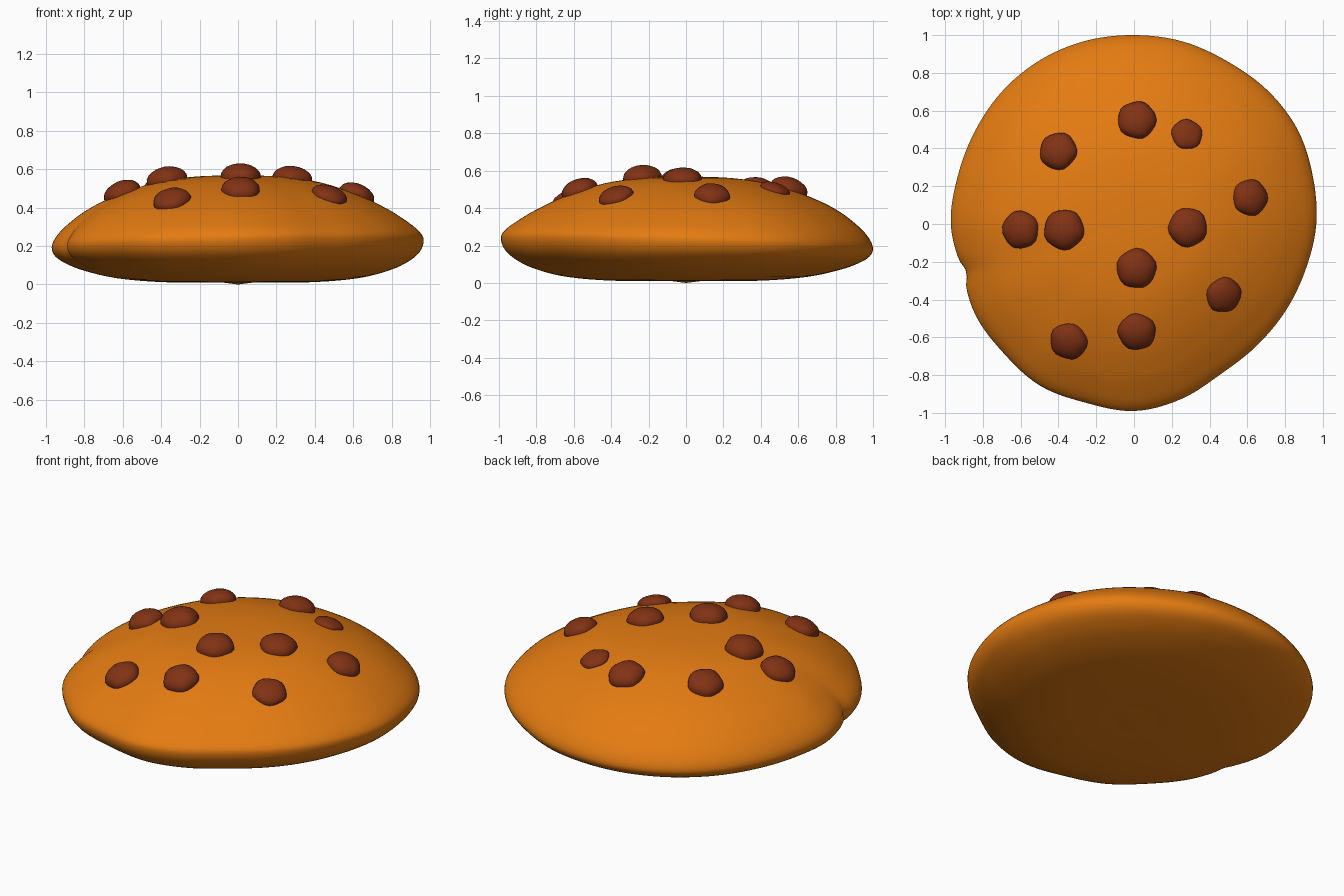
import bpy, bmesh, math, random
from mathutils import Vector, Matrix
from mathutils.bvhtree import BVHTree

if "Cube" in bpy.data.objects:
    bpy.data.objects.remove(bpy.data.objects["Cube"])

random.seed(4)


def material(name, rgb):
    m = bpy.data.materials.new(name)
    m.diffuse_color = (*rgb, 1)
    m.use_nodes = True
    m.node_tree.nodes["Principled BSDF"].inputs["Base Color"].default_value = m.diffuse_color
    return m


def add_object(name, bm, mat):
    me = bpy.data.meshes.new(name)
    bm.to_mesh(me)
    for p in me.polygons:
        p.use_smooth = True
    ob = bpy.data.objects.new(name, me)
    bpy.context.collection.objects.link(ob)
    me.materials.append(mat)
    return ob


def catmull(a, b, c, d, t):
    return 0.5 * (2*b + (c - a)*t + (2*a - 5*b + 4*c - d)*t*t + (3*b - a - 3*c + d)*t**3)


dough = material("dough", (0.78, 0.20, 0.006))
chocolate = material("chocolate", (0.22, 0.032, 0.007))

# Outline radius every 15 degrees, starting at +x
outline = [.965, .98, 1, 1, .993, 1, 1, 1.003, 1, .99, .975, .967,
           .97, .945, .968, .972, .99, .98, .99, .96, .918, .915, .925, .94]
# Dome cross-section: radius fraction, height
profile = [(.08, .568), (.25, .56), (.45, .53), (.65, .465), (.8, .395), (.9, .33),
           (.97, .27), (1, .215), (.98, .16), (.92, .115), (.82, .073),
           (.65, .033), (.4, .012), (.08, .01)]


def radius(a):
    u = a / math.radians(15)
    i, t = int(u), u - int(u)
    return catmull(*(outline[(i + k) % 24] for k in (-1, 0, 1, 2)), t)


# Smooth the cross-section
section = []
n = len(profile)
for i in range(n - 1):
    q = [Vector(profile[min(max(i + k, 0), n - 1)]) for k in (-1, 0, 1, 2)]
    section += [catmull(*q, s / 4) for s in range(4)]
section.append(Vector(profile[-1]))

# Cookie body: rings with an uneven rim height and a small crease on the left
SEG = 144
bm = bmesh.new()
rings = []
for f, z in section:
    ring = []
    for s in range(SEG):
        a = 2 * math.pi * s / SEG
        rim = max(0, 1 - abs(z - .215) / .2) * f ** 4
        dz = rim * (-.03 * math.sin(a) + .02 * math.cos(a))
        crease = .025 * math.exp(-((a - math.radians(196)) / .05) ** 2) * rim
        r = f * (radius(a) - crease)
        ring.append(bm.verts.new((r * math.cos(a), r * math.sin(a), z + dz)))
    rings.append(ring)
for r0, r1 in zip(rings, rings[1:]):
    for s in range(SEG):
        t = (s + 1) % SEG
        bm.faces.new((r0[s], r1[s], r1[t], r0[t]))
for ring, z in ((rings[0], .569), (rings[-1], .0)):
    c = bm.verts.new((0, 0, z))
    for s in range(SEG):
        bm.faces.new((c, ring[s], ring[(s + 1) % SEG]))
bmesh.ops.recalc_face_normals(bm, faces=bm.faces)
tree = BVHTree.FromBMesh(bm)
add_object("cookie_body", bm, dough)
bm.free()

# Chocolate chips: lumpy domes pressed into the surface (x, y, radius, height)
chips = [(.016, .55, .102, .065), (.28, .475, .082, .035), (-.40, .385, .1, .065),
         (.615, .14, .096, .06), (-.6, -.03, .1, .065), (-.37, -.03, .107, .072),
         (.285, -.018, .103, .062), (.013, -.235, .105, .07), (.475, -.375, .095, .05),
         (.015, -.57, .1, .065), (-.345, -.62, .1, .06)]
for k, (x, y, r, h) in enumerate(chips):
    hit, normal, _, _ = tree.ray_cast(Vector((x, y, 2)), Vector((0, 0, -1)))
    bm = bmesh.new()
    bmesh.ops.create_icosphere(bm, subdivisions=3, radius=1)
    phase = random.uniform(0, 6)
    for v in bm.verts:
        a = math.atan2(v.co.y, v.co.x)
        w = 1 + .03 * math.sin(5 * a + phase) * (1 - v.co.z ** 2) + random.uniform(-.01, .01)
        v.co = Vector((v.co.x * r * w, v.co.y * r * w, v.co.z * h * w))
    turn = Vector((0, 0, 1)).rotation_difference(normal).to_matrix().to_4x4()
    bmesh.ops.transform(bm, matrix=Matrix.Translation(hit) @ turn, verts=bm.verts)
    add_object(f"chocolate_chip_{k + 1}", bm, chocolate)
    bm.free()
